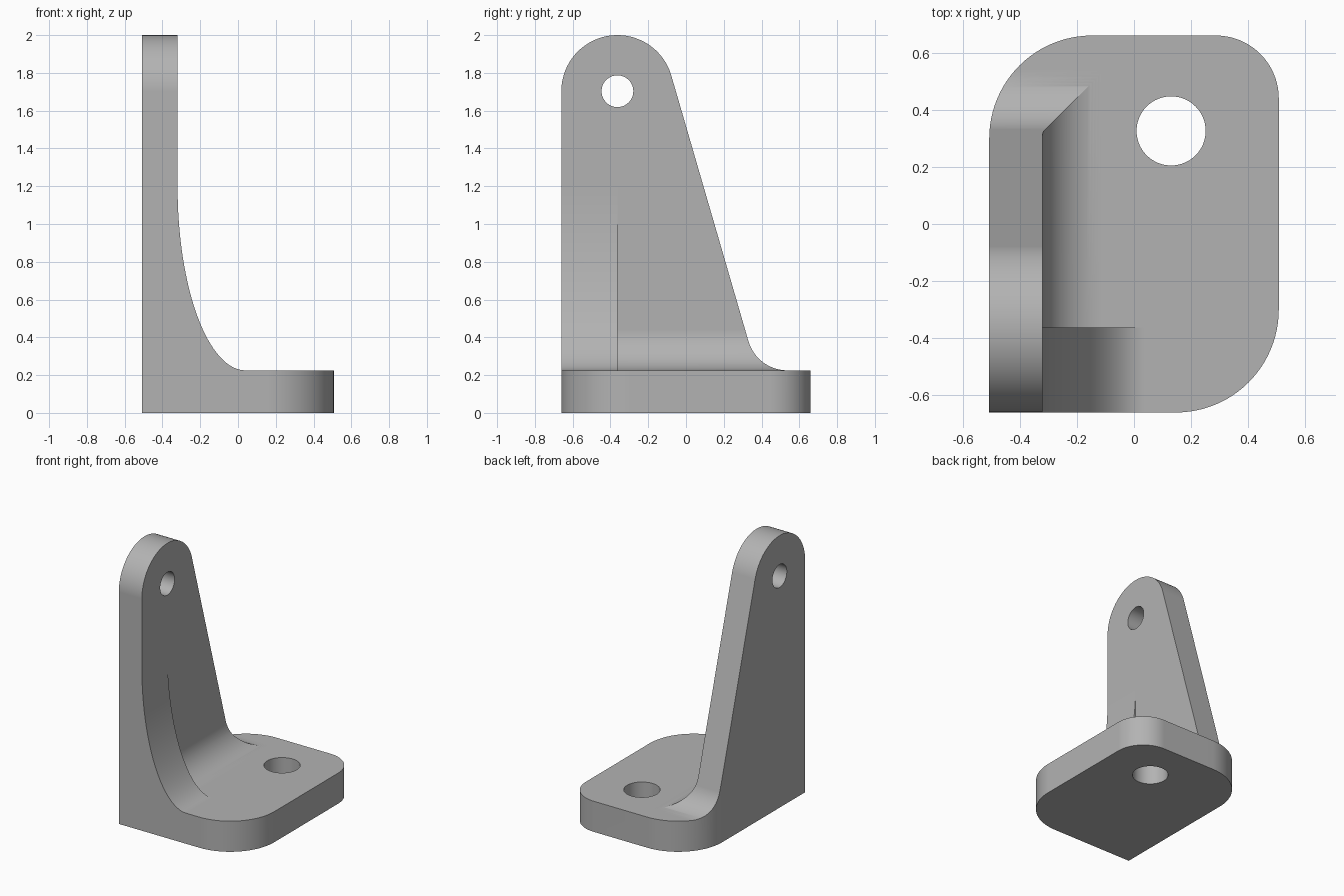
import bpy
import bmesh
from math import sin, cos, radians
from mathutils import Vector

cube = bpy.data.objects.get("Cube")
if cube:
    bpy.data.objects.remove(cube, do_unlink=True)

# Main dimensions
HX, HY, TOP = 0.507, 0.66, 0.225
WALL = -0.32
EYE_Y, EYE_Z = -0.363, 1.703
EYE_R = HY + EYE_Y
FILLET = 0.215

grey = bpy.data.materials.new("grey_metal")
grey.use_nodes = True
colour = (0.45, 0.45, 0.45, 1)
grey.diffuse_color = colour
grey.node_tree.nodes["Principled BSDF"].inputs["Base Color"].default_value = colour


def arc(cx, cy, rx, ry, start, end, steps=24):
    angles = [radians(start + (end - start) * i / steps) for i in range(steps + 1)]
    return [(cx + rx * cos(a), cy + ry * sin(a)) for a in angles]


def prism(name, outline, axis, low, high):
    """Extrude a 2D outline along the given axis."""
    place = {"x": lambda u, v: (low, u, v),
             "y": lambda u, v: (u, low, v),
             "z": lambda u, v: (u, v, low)}[axis]
    bm = bmesh.new()
    face = bm.faces.new([bm.verts.new(place(u, v)) for u, v in outline])
    result = bmesh.ops.extrude_face_region(bm, geom=[face])
    moved = [g for g in result["geom"] if isinstance(g, bmesh.types.BMVert)]
    step = Vector([(high - low) * (axis == a) for a in "xyz"])
    bmesh.ops.translate(bm, verts=moved, vec=step)
    bmesh.ops.recalc_face_normals(bm, faces=bm.faces)
    mesh = bpy.data.meshes.new(name)
    bm.to_mesh(mesh)
    bm.free()
    mesh.materials.append(grey)
    obj = bpy.data.objects.new(name, mesh)
    bpy.context.collection.objects.link(obj)
    return obj


def combine(target, other, operation):
    """Apply a boolean and discard the helper."""
    bpy.context.view_layer.objects.active = target
    mod = target.modifiers.new(operation, "BOOLEAN")
    mod.operation, mod.solver, mod.object = operation, "EXACT", other
    bpy.ops.object.modifier_apply(modifier=mod.name)
    bpy.data.objects.remove(other, do_unlink=True)


def l_profile(rx, rz):
    """Wall and floor joined by a concave elliptical sweep."""
    return ([(-0.7, -0.1), (-0.7, 2.2), (WALL, 2.2)]
            + arc(WALL + rx, TOP + rz, rx, rz, 180, 270, 32)
            + [(0.7, TOP), (0.7, -0.1)])


# Wall and floor, with the deeper sweep of the front rib
bracket = prism("angle_bracket", l_profile(FILLET, FILLET), "y", -0.8, 0.8)
combine(bracket, prism("front_rib", l_profile(0.36, 0.975), "y", -0.8, EYE_Y), "UNION")

# Side outline: rounded eye, sloping back edge, fillet into the floor
slope = 16.2
side = ([(-HY, -0.2)]
        + arc(EYE_Y, EYE_Z, EYE_R, EYE_R, 180, slope, 48)
        + arc(0.537, TOP + FILLET, FILLET, FILLET, 180 + slope, 270)
        + [(0.8, TOP), (0.8, -0.2)])
combine(bracket, prism("side_outline", side, "x", -0.9, 0.9), "INTERSECT")

# Plan outline: one square corner and three rounded corners
BIG, SMALL = 0.36, 0.22
plan = ([(-HX, -HY)]
        + arc(HX - BIG, BIG - HY, BIG, BIG, -90, 0)
        + arc(HX - SMALL, HY - SMALL, SMALL, SMALL, 0, 90)
        + arc(BIG - HX, HY - BIG, BIG, BIG, 90, 180))
combine(bracket, prism("plan_outline", plan, "z", 0, 2.4), "INTERSECT")

# Bolt hole in the floor and pin hole in the wall
floor_hole = arc(0.13, 0.326, 0.121, 0.121, 0, 360, 64)[:-1]
combine(bracket, prism("floor_hole", floor_hole, "z", -0.3, 0.6), "DIFFERENCE")
wall_hole = arc(EYE_Y, EYE_Z, 0.084, 0.084, 0, 360, 64)[:-1]
combine(bracket, prism("wall_hole", wall_hole, "x", -0.9, 0.9), "DIFFERENCE")

# Smooth curves with crisp edges
bpy.ops.object.select_all(action="DESELECT")
bracket.select_set(True)
bpy.context.view_layer.objects.active = bracket
bpy.ops.object.shade_smooth_by_angle(angle=radians(20))
weighted = bracket.modifiers.new("weighted_normals", "WEIGHTED_NORMAL")
weighted.keep_sharp = True
